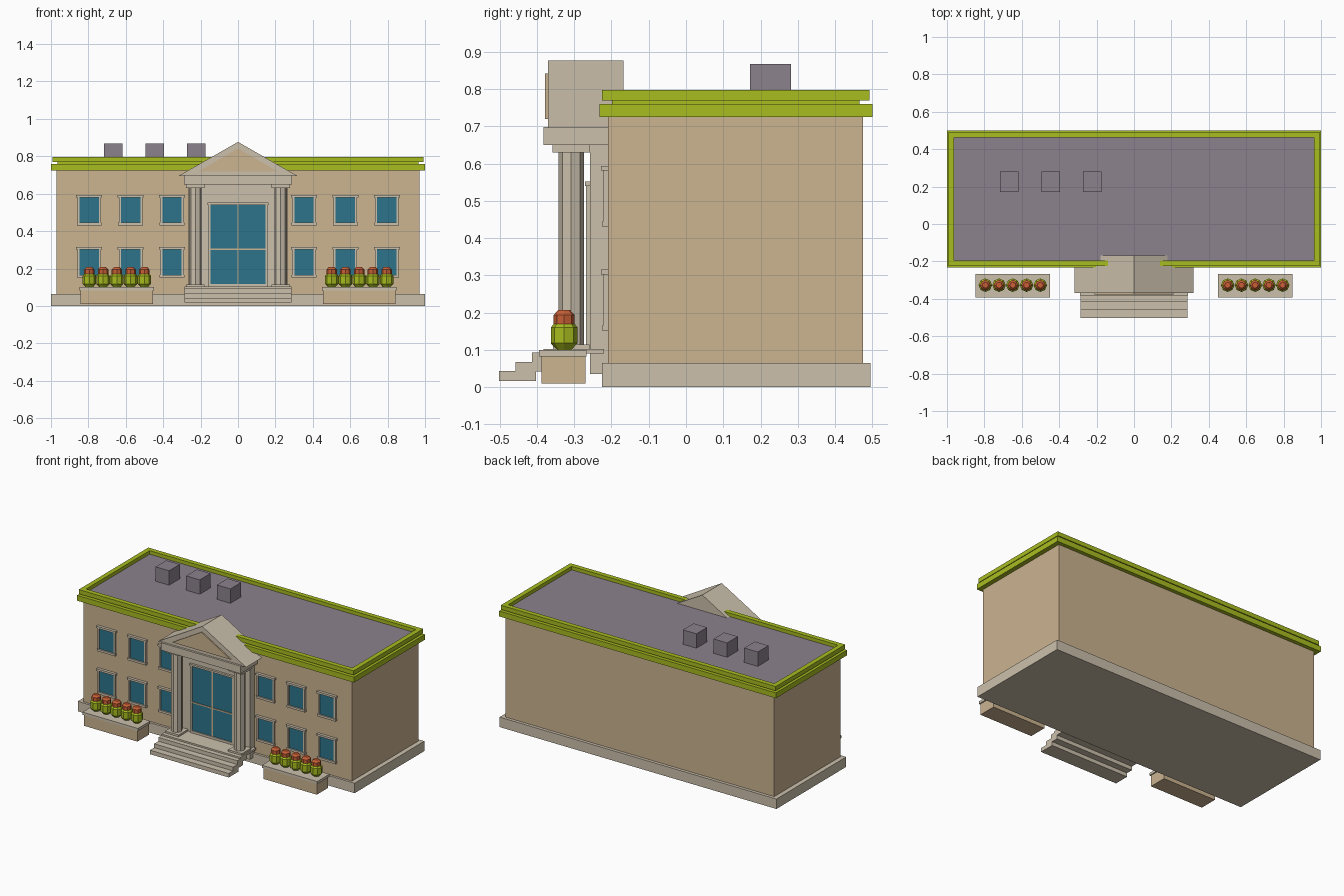
import bpy, bmesh, math

cube = bpy.data.objects.get("Cube")
if cube:
    bpy.data.objects.remove(cube, do_unlink=True)


def material(name, rgb):
    """Flat material from 0-255 display values."""
    lin = [((c / 255 + 0.055) / 1.055) ** 2.4 for c in rgb] + [1.0]
    m = bpy.data.materials.new(name)
    m.use_nodes = True
    m.diffuse_color = lin
    m.node_tree.nodes["Principled BSDF"].inputs["Base Color"].default_value = lin
    return m


wall = material("tan_wall", (204, 179, 144))
stone = material("pale_stone", (203, 192, 172))
green = material("lime_green", (168, 188, 32))
slate = material("roof_slate", (140, 130, 141))
glass = material("teal_glass", (44, 116, 138))
flower = material("orange_flower", (200, 96, 54))


def finish(name, bm, mat):
    bmesh.ops.recalc_face_normals(bm, faces=bm.faces)
    me = bpy.data.meshes.new(name)
    bm.to_mesh(me)
    bm.free()
    me.materials.append(mat)
    ob = bpy.data.objects.new(name, me)
    bpy.context.collection.objects.link(ob)
    return ob


def boxes(name, mat, *spans):
    """One object from boxes given as (x0, x1, y0, y1, z0, z1)."""
    bm = bmesh.new()
    for x0, x1, y0, y1, z0, z1 in spans:
        for v in bmesh.ops.create_cube(bm, size=1)["verts"]:
            v.co.x = x1 if v.co.x > 0 else x0
            v.co.y = y1 if v.co.y > 0 else y0
            v.co.z = z1 if v.co.z > 0 else z0
    return finish(name, bm, mat)


def slab(name, mat, half, y0, y1, z0, z1):
    return boxes(name, mat, (-half, half, y0, y1, z0, z1))


def prism(name, mat, outline, y0, y1):
    """Extrude an (x, z) outline along y."""
    bm = bmesh.new()
    face = bm.faces.new([bm.verts.new((x, y0, z)) for x, z in outline])
    ext = bmesh.ops.extrude_face_region(bm, geom=[face])["geom"]
    bmesh.ops.translate(bm, vec=(0, y1 - y0, 0),
                        verts=[g for g in ext if isinstance(g, bmesh.types.BMVert)])
    return finish(name, bm, mat)


def lathe(name, mat, x, y, profile, sides=8):
    """Faceted turned shape from (radius, z) rings."""
    bm = bmesh.new()
    rings = [[bm.verts.new((x + r * math.cos(math.tau * i / sides),
                            y + r * math.sin(math.tau * i / sides), z))
              for i in range(sides)] for r, z in profile]
    for a, b in zip(rings, rings[1:]):
        for i in range(sides):
            j = (i + 1) % sides
            bm.faces.new((a[i], a[j], b[j], b[i]))
    bm.faces.new(rings[0])
    bm.faces.new(rings[-1])
    return finish(name, bm, mat)


# Main block
slab("foundation", stone, 1.0, -0.225, 0.495, 0, 0.065)
slab("walls", wall, 0.97, -0.21, 0.475, 0.06, 0.73)
slab("lower_cornice", green, 1.0, -0.232, 0.5, 0.725, 0.76)
slab("cornice_neck", green, 0.965, -0.198, 0.466, 0.755, 0.771)
slab("roof_deck", slate, 0.962, -0.196, 0.464, 0.765, 0.774)

# Parapet ring around the roof
X, F, B, T = 0.993, -0.225, 0.493, 0.031
boxes("parapet", green,
      (-X, X, F, F + T, 0.769, 0.797), (-X, X, B - T, B, 0.769, 0.797),
      (-X, -X + T, F + T, B - T, 0.769, 0.797),
      (X - T, X, F + T, B - T, 0.769, 0.797))

# Rooftop units
for i in range(3):
    x = -0.667 + i * 0.2215
    boxes(f"roof_unit_{i + 1}", slate, (x - 0.049, x + 0.049, 0.172, 0.282, 0.77, 0.868))


# Windows
def window(name, x, z0, z1):
    boxes(name + "_frame", stone,
          (x - 0.063, x - 0.052, -0.223, -0.205, z0, z1),
          (x + 0.052, x + 0.063, -0.223, -0.205, z0, z1),
          (x - 0.069, x + 0.069, -0.228, -0.205, z1 - 0.013, z1),
          (x - 0.066, x + 0.066, -0.226, -0.205, z0, z0 + 0.014))
    boxes(name + "_glass", glass, (x - 0.054, x + 0.054, -0.217, -0.208, z0 + 0.01, z1 - 0.01))


for side, s in (("left", 1), ("right", -1)):
    for i in range(3):
        x = s * (0.353 + i * 0.2215)
        window(f"{side}_lower_window_{i + 1}", x, 0.152, 0.316)
        window(f"{side}_upper_window_{i + 1}", x, 0.431, 0.594)

# Stairs
for i in range(3):
    y = -0.502 + i * 0.044
    slab(f"step_{i + 1}", stone, 0.285, y, y + 0.1, 0.017 + i * 0.025, 0.043 + i * 0.025)
slab("landing", stone, 0.285, -0.383, -0.22, 0.09, 0.103)

# Doorway
slab("portal_surround", stone, 0.265, -0.257, -0.205, 0.035, 0.697)
boxes("door_frame", stone,
      (-0.158, -0.146, -0.268, -0.25, 0.1, 0.55),
      (0.146, 0.158, -0.268, -0.25, 0.1, 0.55),
      (-0.164, 0.164, -0.271, -0.25, 0.54, 0.552),
      (-0.158, 0.158, -0.268, -0.25, 0.1, 0.118))
slab("door_glass", glass, 0.147, -0.262, -0.254, 0.115, 0.543)
boxes("door_mullions", wall,
      (-0.004, 0.004, -0.266, -0.258, 0.115, 0.543),
      (-0.147, 0.147, -0.266, -0.258, 0.298, 0.306))

# Columns
for side, s in (("left", 1), ("right", -1)):
    x, y = s * 0.228, -0.308
    lathe(f"{side}_column", stone, x, y, [(0.034, 0.11), (0.034, 0.635)])
    for part, h, z0, z1 in (("base", 0.049, 0.1, 0.115), ("capital", 0.05, 0.63, 0.652)):
        boxes(f"{side}_column_{part}", stone, (x - h, x + h, y - h, y + h, z0, z1))

# Pediment
slab("entablature", stone, 0.288, -0.383, -0.205, 0.65, 0.699)
prism("pediment_roof", stone,
      [(-0.318, 0.695), (0.318, 0.695), (0, 0.877)], -0.37, -0.168)
prism("pediment_panel", wall,
      [(-0.21, 0.72), (0.21, 0.72), (0, 0.842)], -0.378, -0.369)

# Planters with potted flowers
for side, s in (("left", 1), ("right", -1)):
    c = s * 0.648
    boxes(f"{side}_planter", wall, (c - 0.193, c + 0.193, -0.388, -0.27, 0.01, 0.085))
    boxes(f"{side}_planter_rim", stone, (c - 0.2, c + 0.2, -0.394, -0.267, 0.083, 0.1))
    for i in range(-2, 3):
        x, y = c + i * 0.0735, -0.327
        lathe(f"{side}_bush_{i + 3}", green, x, y,
              [(0.017, 0.098), (0.036, 0.118), (0.036, 0.16), (0.028, 0.17)])
        lathe(f"{side}_flower_{i + 3}", flower, x, y,
              [(0.028, 0.162), (0.028, 0.194), (0.016, 0.207)])
